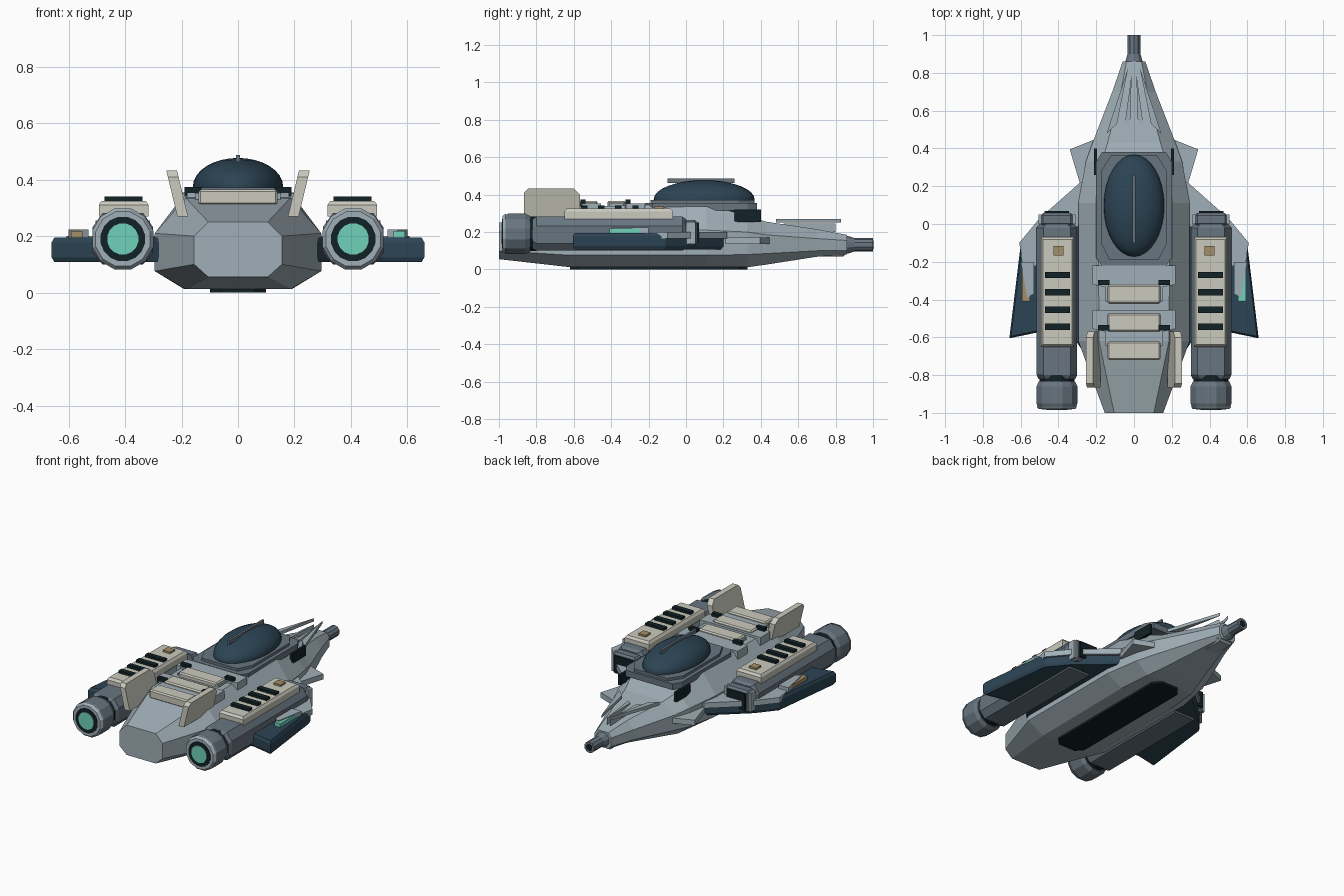
import bpy, bmesh, math
from mathutils import Matrix, Vector

if "Cube" in bpy.data.objects:
    bpy.data.objects.remove(bpy.data.objects["Cube"])


def mat(name, r, g, b):
    m = bpy.data.materials.new(name)
    lin = [((c / 255 + 0.055) / 1.055) ** 2.4 for c in (r, g, b)]
    m.diffuse_color = (*lin, 1)
    m.use_nodes = True
    m.node_tree.nodes["Principled BSDF"].inputs["Base Color"].default_value = m.diffuse_color
    return m


HULL = mat("hull_grey", 160, 175, 183)
STEEL = mat("steel_grey", 104, 117, 128)
CREAM = mat("cream_panel", 202, 202, 190)
BLUE = mat("dark_blue", 44, 68, 84)
BLACK = mat("near_black", 17, 33, 38)
TEAL = mat("teal_glow", 112, 208, 186)
TAN = mat("tan_panel", 164, 142, 104)


def finish(name, bm, m, smooth=False):
    bmesh.ops.recalc_face_normals(bm, faces=bm.faces)
    me = bpy.data.meshes.new(name)
    bm.to_mesh(me)
    bm.free()
    me.materials.append(m)
    for p in me.polygons:
        p.use_smooth = smooth
    ob = bpy.data.objects.new(name, me)
    bpy.context.collection.objects.link(ob)
    return ob


def loft(name, rings, m):
    """Skin closed rings of equal length and cap both ends."""
    bm = bmesh.new()
    vs = [[bm.verts.new(p) for p in r] for r in rings]
    n = len(vs[0])
    for a, b in zip(vs, vs[1:]):
        for i in range(n):
            j = (i + 1) % n
            bm.faces.new((a[i], a[j], b[j], b[i]))
    bm.faces.new(vs[0])
    bm.faces.new(vs[-1])
    return finish(name, bm, m)


def plate(name, pts, z0, z1, m, s=1):
    """Flat outline in x,y extruded in z; s mirrors it."""
    return loft(name, [[(s * x, y, z) for x, y in pts] for z in (z0, z1)], m)


def box(name, x, y, z, m, bevel=0.0):
    """Box from (min, max) pairs with optional chamfer."""
    bm = bmesh.new()
    bmesh.ops.create_cube(bm, size=1)
    for v in bm.verts:
        v.co = [(lo + hi) / 2 + c * (hi - lo) for c, (lo, hi) in zip(v.co, (x, y, z))]
    if bevel:
        bmesh.ops.bevel(bm, geom=bm.edges[:], offset=bevel, segments=1, affect='EDGES')
    return finish(name, bm, m)


def circle(cx, cz, r, y, n):
    return [(cx + r * math.cos(math.tau * (i + .5) / n), y,
             cz + r * math.sin(math.tau * (i + .5) / n)) for i in range(n)]


def octagon(cx, w, wc, z0, z1, z2, z3, y):
    return [(cx + a, y, b) for a, b in ((-wc, z0), (wc, z0), (w, z1), (w, z2),
                                        (wc, z3), (-wc, z3), (-w, z2), (-w, z1))]


def side(s, a, b):
    return tuple(sorted((s * a, s * b)))


# Fuselage: y, half width, flat half width, four heights
stations = [(-1, .155, .105, .055, .10, .20, .25), (-.62, .295, .185, .012, .076, .21, .335),
            (.11, .295, .19, .012, .076, .21, .35), (.33, .255, .17, .012, .08, .20, .285),
            (.43, .22, .14, .026, .085, .185, .255), (.70, .115, .07, .068, .10, .165, .215),
            (.86, .06, .04, .08, .10, .155, .185)]
loft("fuselage", [octagon(0, w, c, a, b, d, e, y) for y, w, c, a, b, d, e in stations], HULL)

# Nose collar and gun barrel
box("nose_collar", (-.055, .055), (.70, .855), (.068, .187), HULL, .015)
loft("nose_barrel", [circle(0, .132, r, y, 10) for y, r in
                     ((.84, .055), (.90, .036), (1.0, .036))], STEEL)
loft("barrel_bore", [circle(0, .132, .022, y, 10) for y in (.98, 1.0015)], BLACK)

# Belly plate
plate("belly_plate", [(-.1, -.58), (-.06, -.62), (.06, -.62), (.1, -.58),
                      (.1, .28), (.06, .33), (-.06, .33), (-.1, .28)], 0, .016, BLACK)

# Canopy and its base
plate("canopy_base", [(-.17, -.22), (.17, -.22), (.2, -.18), (.2, .33),
                      (.17, .38), (-.17, .38), (-.2, .33), (-.2, -.18)], .315, .355, STEEL)
plate("canopy_rim", [(-.13, -.19), (.13, -.19), (.175, -.1), (.175, .28),
                     (.12, .365), (-.12, .365), (-.175, .28), (-.175, -.1)], .35, .372, STEEL)
bm = bmesh.new()
bmesh.ops.create_uvsphere(bm, u_segments=32, v_segments=16, radius=1)
for v in bm.verts:
    v.co = Vector((v.co.x * .16, .097 + v.co.y * .27, .375 + v.co.z * .102))
finish("canopy", bm, BLUE, True)
box("canopy_spine", (-.007, .007), (-.1, .26), (.462, .487), STEEL)

# Rear deck armour
for i, y in enumerate((-.22, -.455)):
    plate(f"deck_plate_{i}", [(-.22, y), (.22, y), (.22, y - .10), (.15, y - .115), (.15, y - .19),
                              (-.15, y - .19), (-.15, y - .115), (-.22, y - .10)],
          .30, .353, HULL)
for i, y in enumerate((-.42, -.57, -.72)):
    box(f"deck_strip_{i}", (-.14, .14), (y, y + .097), (.31, .366), CREAM, .008)

for s, tag in ((-1, "left"), (1, "right")):
    # Dark deck vents and canopy slits
    for i, y in enumerate((-.31, -.55)):
        box(f"deck_vent_{i}_{tag}", side(s, .13, .19), (y - .014, y + .014), (.34, .374), BLACK)
    box(f"canopy_slit_{tag}", side(s, .195, .213), (.26, .40), (.255, .32), BLACK)

    # Nose blades and side canards
    plate(f"nose_blade_{tag}", [(.03, .83), (.09, .53), (.145, .48)], .25, .27, HULL, s)
    plate(f"nose_ridge_{tag}", [(.012, .80), (.02, .55), (.05, .52)], .20, .245, HULL, s)
    plate(f"canard_{tag}", [(.34, .395), (.19, .455), (.22, .22), (.285, .21)], .135, .17, HULL, s)

    # Wing with chamfered rim
    out = [(.20, .12), (.28, .20), (.50, .01), (.60, -.11), (.66, -.605),
           (.515, -.575), (.32, -.60), (.20, -.78)]
    cx, cy = .42, -.25
    inner = [(cx + (x - cx) * .96, cy + (y - cy) * .97) for x, y in out]
    loft(f"wing_{tag}", [[(s * x, y, z) for x, y in o] for o, z in
                         ((inner, .108), (out, .125), (out, .178), (inner, .195))], BLUE)
    plate(f"wing_leading_edge_{tag}", [(.24, .22), (.285, .22), (.50, .03), (.608, -.10),
                                       (.59, -.20), (.56, -.22), (.50, -.22), (.24, .05)],
          .165, .201, HULL, s)
    plate(f"wing_panel_frame_{tag}", [(.53, -.2), (.60, -.2), (.565, -.39), (.53, -.37)],
          .19, .224, HULL, s)
    plate(f"wing_light_{tag}", [(.55, -.205), (.592, -.205), (.592, -.41), (.55, -.41)],
          .19, .219, TEAL if s > 0 else TAN, s)

    # Engine nacelle, neck and nozzle
    c = s * .408
    loft(f"nacelle_{tag}", [octagon(c, w, w - .035, z0, z0 + .04, z1 - .05, z1, y) for y, w, z0, z1 in
                            ((-.82, .098, .11, .27), (-.80, .107, .10, .282),
                             (-.02, .107, .10, .282), (.0, .09, .12, .27))], STEEL)
    loft(f"engine_neck_{tag}", [circle(c, .19, .095, y, 12) for y in (-.86, -.80)], BLACK)
    loft(f"nozzle_{tag}", [circle(c, .19, r, y, 12) for y, r in
                           ((-.972, .103), (-.95, .112), (-.86, .112), (-.835, .10))], STEEL)
    loft(f"nozzle_lip_{tag}", [circle(c, .19, r, y, 12) for y, r in
                               ((-.98, .10), (-.965, .112))], HULL)
    loft(f"nozzle_throat_{tag}", [circle(c, .19, .08, y, 16) for y in (-.983, -.975)], BLACK)
    loft(f"nozzle_glow_{tag}", [circle(c, .19, .056, y, 16) for y in (-.986, -.978)], TEAL)

    # Front intake
    box(f"intake_frame_{tag}", (c - .085, c + .085), (-.01, .058), (.125, .265), STEEL, .012)
    box(f"intake_mouth_{tag}", (c - .065, c + .065), (.05, .07), (.145, .25), BLACK)
    for i, d in enumerate((-.085, .085)):
        box(f"intake_clamp_{i}_{tag}", (c + d - .012, c + d + .012), (.0, .05), (.135, .255), HULL)

    # Cream cover with slats and a tan hatch
    cc = s * .405
    loft(f"nacelle_cover_{tag}", [[(cc + a * w, b, z) for a, b in
         ((-1, -.65 + k), (1, -.65 + k), (1, -.07 - k), (-1, -.07 - k))]
         for w, z, k in ((.088, .27, 0), (.088, .31, 0), (.078, .325, .012))], CREAM)
    for i in range(4):
        y = -.27 - i * .0915
        box(f"cover_slat_{i}_{tag}", (cc - .067, cc + .067), (y - .017, y + .017), (.315, .341), BLACK)
    box(f"cover_hatch_{tag}", (s * .4 - .026, s * .4 + .026), (-.168, -.117), (.315, .337), TAN)

    # Canted tail fin
    prof = [(-.865, .27), (-.865, .41), (-.845, .432), (-.60, .432), (-.568, .40), (-.568, .27)]
    loft(f"tail_fin_{tag}", [[(s * (.195 + d + (z - .27) * .24), y, z) for y, z in prof]
                             for d in (-.018, .02)], CREAM)
